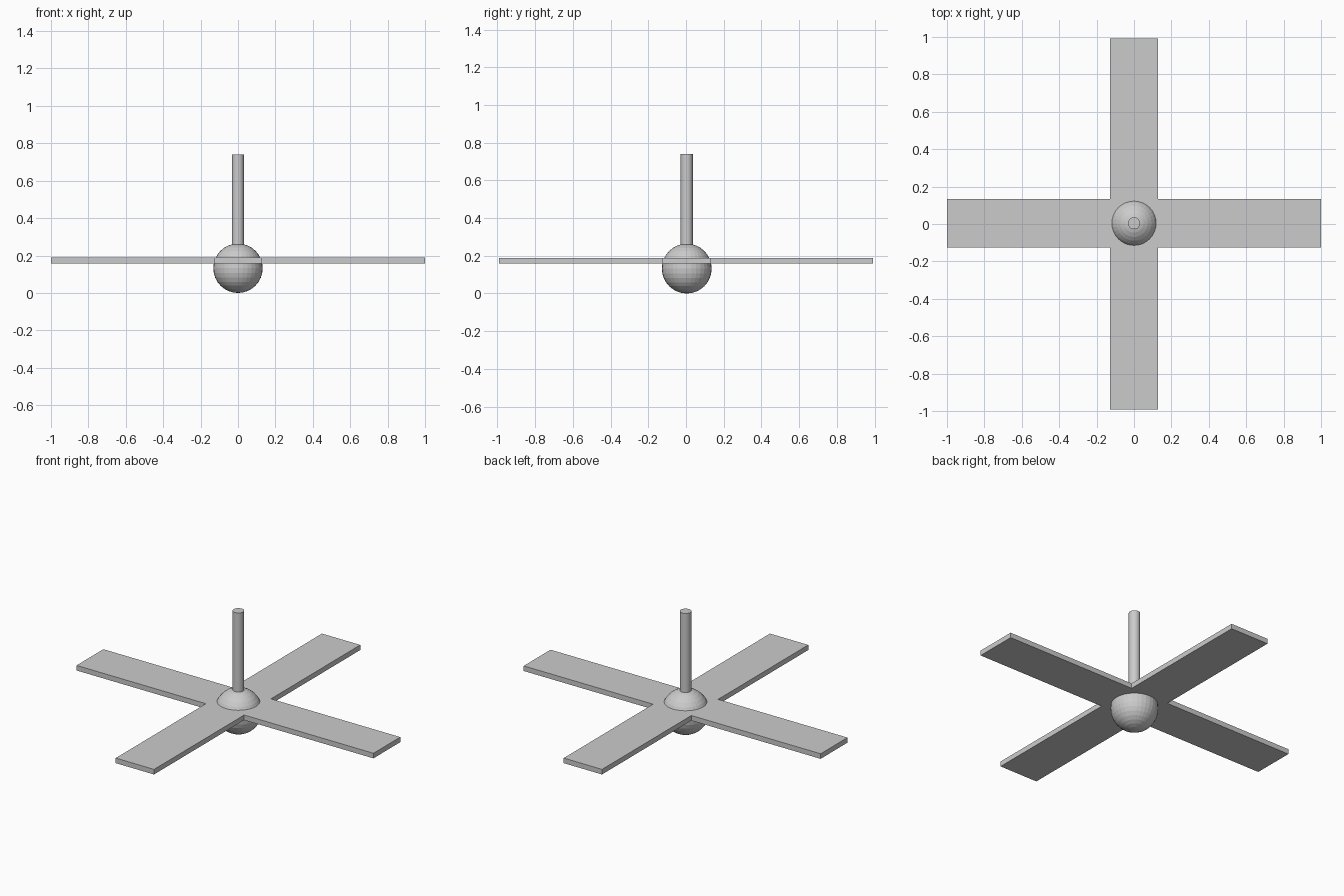
import bpy
import bmesh

if "Cube" in bpy.data.objects:
    bpy.data.objects.remove(bpy.data.objects["Cube"])

CY = 0.004      # hub and rod sit a hair behind centre
HUB_R = 0.132


def finish(name, bm):
    bmesh.ops.recalc_face_normals(bm, faces=bm.faces)
    mesh = bpy.data.meshes.new(name)
    bm.to_mesh(mesh)
    bm.free()
    obj = bpy.data.objects.new(name, mesh)
    bpy.context.collection.objects.link(obj)
    return obj


# Four blades as one extruded cross
w, lx, ly = 0.129, 1.0, 0.992
y0, y1 = CY - w, CY + w
outline = [(-lx, y0), (-w, y0), (-w, -ly), (w, -ly), (w, y0), (lx, y0),
           (lx, y1), (w, y1), (w, ly), (-w, ly), (-w, y1), (-lx, y1)]
bm = bmesh.new()
face = bm.faces.new([bm.verts.new((x, y, 0.158)) for x, y in outline])
ext = bmesh.ops.extrude_face_region(bm, geom=[face])
top = [v for v in ext["geom"] if isinstance(v, bmesh.types.BMVert)]
bmesh.ops.translate(bm, verts=top, vec=(0, 0, 0.031))
finish("blades", bm)

# Round hub
bpy.ops.mesh.primitive_uv_sphere_add(segments=32, ring_count=16, radius=HUB_R,
                                     location=(0, CY, HUB_R))
bpy.context.object.name = "hub"

# Hanging rod
z_low, z_high = 0.25, 0.741
bpy.ops.mesh.primitive_cylinder_add(vertices=32, radius=0.032, depth=z_high - z_low,
                                    location=(0, CY, (z_low + z_high) / 2))
bpy.context.object.name = "rod"
bpy.ops.object.shade_smooth_by_angle()
